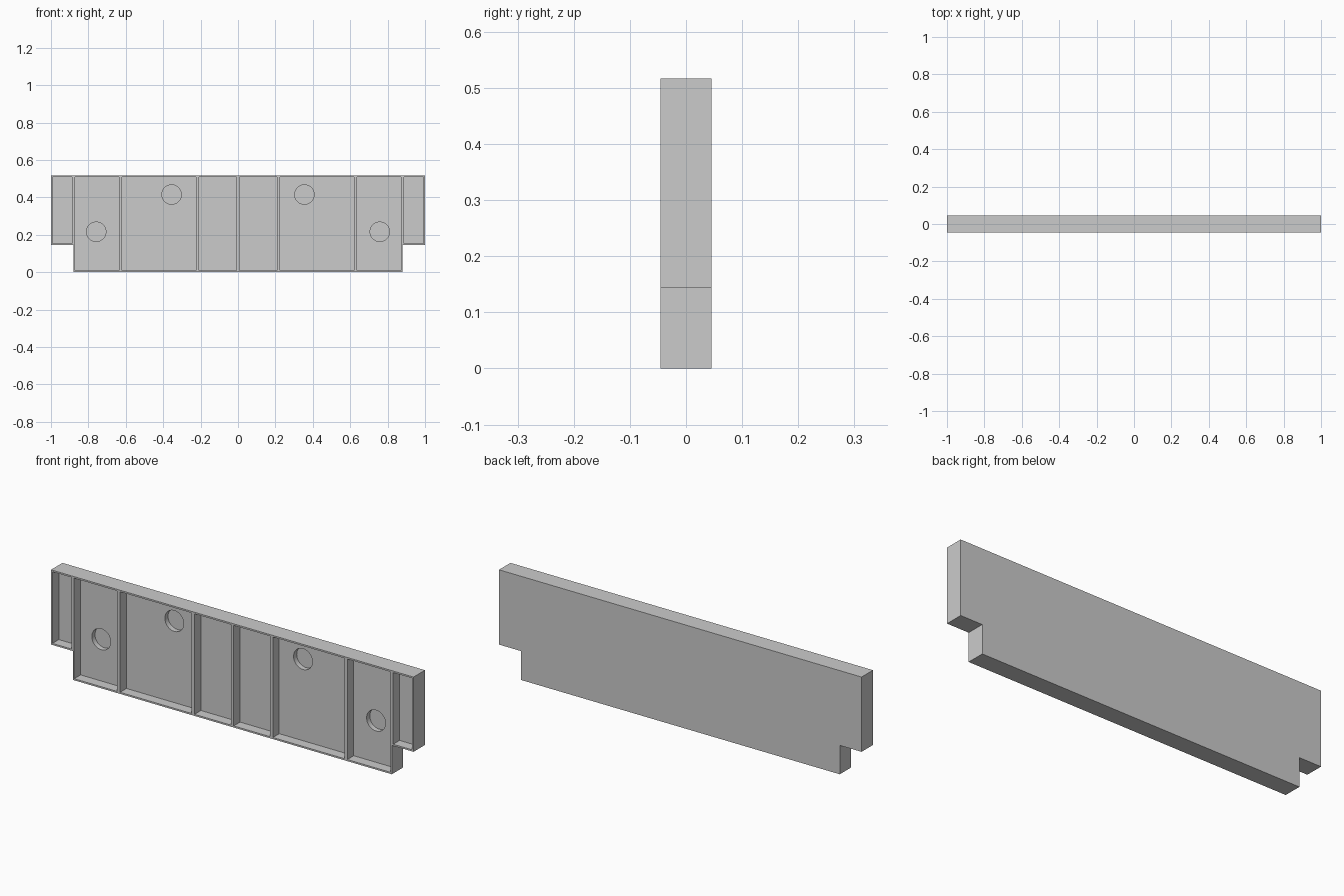
import bpy, bmesh
from math import pi
from mathutils import Matrix, Vector

if "Cube" in bpy.data.objects:
    bpy.data.objects.remove(bpy.data.objects["Cube"])

Y = 0.045          # half thickness
TOP = 0.517        # panel height
STEP = 0.144       # height of the corner notches
INNER = 0.88       # x of the notch sides
WALL = 0.008       # rim thickness, and half a rib
FLOOR = 0.005      # y of the pocket floors
HOLE = 0.03        # y of the hole bottoms


def make_object(name, bm):
    bmesh.ops.recalc_face_normals(bm, faces=bm.faces)
    mesh = bpy.data.meshes.new(name)
    bm.to_mesh(mesh)
    bm.free()
    ob = bpy.data.objects.new(name, mesh)
    bpy.context.collection.objects.link(ob)
    return ob


def add_box(bm, x0, x1, y0, y1, z0, z1):
    size = Matrix.Diagonal((x1 - x0, y1 - y0, z1 - z0, 1))
    centre = Vector(((x0 + x1) / 2, (y0 + y1) / 2, (z0 + z1) / 2))
    bmesh.ops.create_cube(bm, size=1, matrix=Matrix.Translation(centre) @ size)


def cut(target, cutter):
    mod = target.modifiers.new(cutter.name, 'BOOLEAN')
    mod.operation = 'DIFFERENCE'
    mod.solver = 'EXACT'
    mod.object = cutter
    bpy.context.view_layer.objects.active = target
    bpy.ops.object.modifier_apply(modifier=mod.name)
    bpy.data.objects.remove(cutter)


# Panel: notched outline extruded through its thickness
right = [(INNER, 0), (INNER, STEP), (1, STEP), (1, TOP)]
outline = right + [(-x, z) for x, z in reversed(right)]
bm = bmesh.new()
face = bm.faces.new([bm.verts.new((x, -Y, z)) for x, z in outline])
ext = bmesh.ops.extrude_face_region(bm, geom=[face])
verts = [v for v in ext['geom'] if isinstance(v, bmesh.types.BMVert)]
bmesh.ops.translate(bm, verts=verts, vec=(0, 2 * Y, 0))
panel = make_object("ribbed_panel", bm)

# Pockets between the ribs, open to the front
ribs = [-1, -INNER, -0.627, -0.216, 0, 0.216, 0.627, INNER, 1]
bm = bmesh.new()
for a, b in zip(ribs, ribs[1:]):
    at_end = a == -1 or b == 1
    bottom = STEP if at_end else 0
    add_box(bm, a + WALL, b - WALL, -Y - 0.1, FLOOR, bottom + WALL, TOP - WALL)
cut(panel, make_object("pocket_cutter", bm))

# Blind round holes in the pocket floors
bm = bmesh.new()
y0 = FLOOR - 0.02
for x, z in [(0.355, 0.415), (0.758, 0.216)]:
    for side in (-1, 1):
        place = Matrix.Translation((side * x, (y0 + HOLE) / 2, z)) @ Matrix.Rotation(pi / 2, 4, 'X')
        bmesh.ops.create_cone(bm, cap_ends=True, segments=48, radius1=0.052,
                              radius2=0.052, depth=HOLE - y0, matrix=place)
cut(panel, make_object("hole_cutter", bm))

# Smooth the round hole walls, keep every corner sharp
panel.select_set(True)
bpy.context.view_layer.objects.active = panel
bpy.ops.object.shade_smooth_by_angle(angle=pi / 6)
